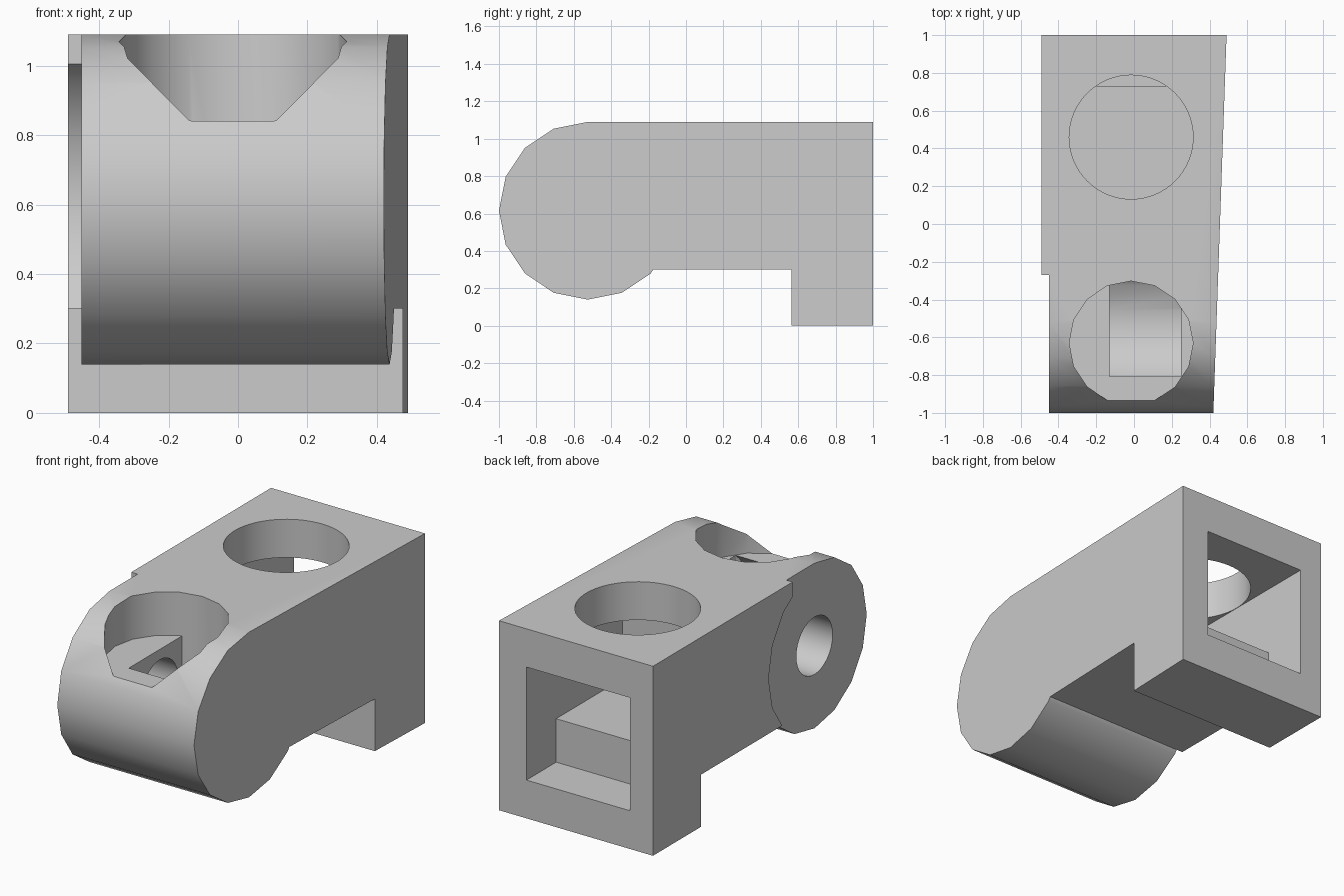
import bpy, bmesh
from math import sin, cos, radians
from mathutils import Vector

if "Cube" in bpy.data.objects:
    bpy.data.objects.remove(bpy.data.objects["Cube"], do_unlink=True)

# Single grey material
grey = bpy.data.materials.new("plain grey")
grey.use_nodes = True
grey.diffuse_color = (0.6, 0.6, 0.6, 1)
grey.node_tree.nodes["Principled BSDF"].inputs["Base Color"].default_value = grey.diffuse_color


def arc(cx, cy, r, start, end, steps):
    angles = [radians(start + (end - start) * i / steps) for i in range(steps + 1)]
    return [(cx + r * cos(a), cy + r * sin(a)) for a in angles]


def circle(cx, cy, r, sides):
    return arc(cx, cy, r, 0, 360, sides)[:-1]


def prism(name, profile, axis, low, high):
    """Extrude a (y, z) profile along x, or an (x, y) profile along z."""
    bm = bmesh.new()
    place = (lambda p, d: (d, *p)) if axis == "x" else (lambda p, d: (*p, d))
    face = bm.faces.new([bm.verts.new(place(p, low)) for p in profile])
    new = bmesh.ops.extrude_face_region(bm, geom=[face])["geom"]
    shift = Vector(place((0, 0), high - low))
    bmesh.ops.translate(bm, vec=shift, verts=[v for v in new if isinstance(v, bmesh.types.BMVert)])
    bmesh.ops.recalc_face_normals(bm, faces=bm.faces)
    mesh = bpy.data.meshes.new(name)
    bm.to_mesh(mesh)
    bm.free()
    mesh.materials.append(grey)
    ob = bpy.data.objects.new(name, mesh)
    bpy.context.collection.objects.link(ob)
    return ob


def combine(target, tool, operation="DIFFERENCE"):
    tool.hide_render = True
    mod = target.modifiers.new("combine", "BOOLEAN")
    mod.operation, mod.solver, mod.object = operation, "EXACT", tool
    bpy.context.view_layer.objects.active = target
    bpy.ops.object.modifier_apply(modifier=mod.name)
    bpy.data.objects.remove(tool, do_unlink=True)


# Body: rounded nose, flat top and rear foot
nose_y, nose_z, nose_r = -0.525, 0.615, 0.475
profile = arc(nose_y, nose_z, nose_r, 90, 315, 10)
profile += [(-0.175, 0.3), (0.565, 0.3), (0.565, 0), (1, 0), (1, 1.09)]
body = prism("bracket_body", profile, "x", -0.49, 0.49)

# Taper the left side towards the nose
for v in body.data.vertices:
    if v.co.x > 0:
        v.co.x = 0.455 + 0.035 * v.co.y

# Shallow step around the nose on the right side
step = [(-1.2, 1.3), (-0.27, 1.3), (-0.27, 1.005)]
step += arc(nose_y, nose_z, nose_r, 45, -22.5, 3)
step += [(-0.175, 0.3), (-0.17, -0.1), (-1.2, -0.1)]
combine(body, prism("step_cutter", step, "x", -0.6, -0.45))

# Faceted nose bore with a rounded pocket in its floor
mid_x = -0.015
well = prism("well_cutter", [(-1, -1.5), (1, -1.5), (1, 0), (-1, 0)], "z", 0.84, 1.3)
pocket = prism("pocket_cutter", circle(nose_y, nose_z, 0.363, 32), "x", -0.13, 0.25)
combine(well, pocket, "UNION")
bore = prism("bore_cutter", circle(mid_x, -0.63, 0.328, 16), "z", 0.1, 1.25)
combine(well, bore, "INTERSECT")
combine(body, well)

# Pin hole from the right side into the pocket
combine(body, prism("pin_hole_cutter", circle(nose_y, nose_z, 0.165, 32), "x", -0.6, 0))

# Square tunnel from the back, with a raised floor inside
tunnel = [(1.1, 0.22), (1.1, 0.87), (0.125, 0.87), (0.125, 0.47), (0.73, 0.47), (0.73, 0.22)]
combine(body, prism("tunnel_cutter", tunnel, "x", mid_x - 0.33, mid_x + 0.33))

# Round opening in the top
combine(body, prism("top_hole_cutter", circle(mid_x, 0.46, 0.328, 64), "z", 0.6, 1.3))

# Smooth the curved walls and keep edges sharp
bpy.ops.object.select_all(action="DESELECT")
body.select_set(True)
bpy.context.view_layer.objects.active = body
bpy.ops.object.shade_smooth_by_angle(angle=radians(30))
